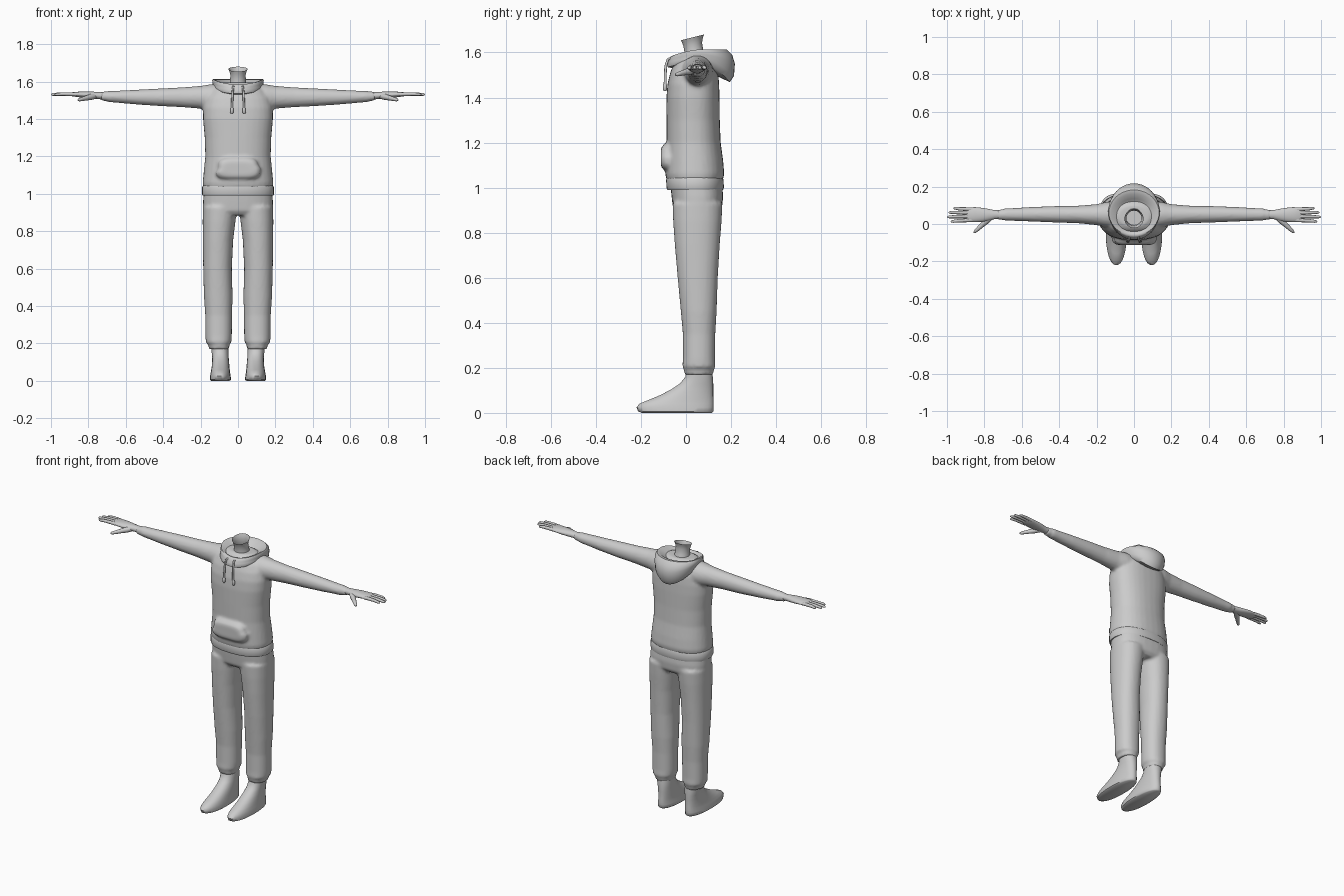
import bpy, bmesh
from math import sin, cos, pi
from mathutils import Vector


def se(a, p):
    """Superellipse direction pair for angle a."""
    c, s = cos(a), sin(a)
    return abs(c) ** (2 / p) * (1 if c > 0 else -1), abs(s) ** (2 / p) * (1 if s > 0 else -1)


def ring_z(z, x0, x1, y0, y1, p=2.3, n=32):
    """Level cross-section between x0..x1 and y0..y1."""
    pts = []
    for i in range(n):
        c, s = se(2 * pi * i / n, p)
        pts.append(Vector(((x0 + x1) / 2 + c * (x1 - x0) / 2, (y0 + y1) / 2 + s * (y1 - y0) / 2, z)))
    return pts


def ring_x(x, cy, cz, ry, rz, p=2.0, n=24):
    """Cross-section of a limb running along x."""
    return [Vector((x, cy + se(2 * pi * i / n, p)[0] * ry, cz + se(2 * pi * i / n, p)[1] * rz)) for i in range(n)]


def tube(stations, n=12):
    """Rings of given radius following a path of (x, y, z, r)."""
    P = [Vector(s[:3]) for s in stations]
    out = []
    for i, s in enumerate(stations):
        d = (P[min(i + 1, len(P) - 1)] - P[max(i - 1, 0)]).normalized()
        u = d.cross(Vector((0, 0, 1)) if abs(d.z) < .8 else Vector((1, 0, 0))).normalized()
        v = d.cross(u)
        out.append([P[i] + (u * cos(2 * pi * k / n) + v * sin(2 * pi * k / n)) * s[3] for k in range(n)])
    return out


def build(name, lofts, paired=(), caps=True, voxel=0, smooth=3):
    """Loft ring stacks into one object; paired stacks are repeated at -x."""
    bm = bmesh.new()
    flipped = [[[Vector((-v.x, v.y, v.z)) for v in r] for r in l] for l in paired]
    for loft in list(lofts) + list(paired) + flipped:
        rows = [[bm.verts.new(v) for v in r] for r in loft]
        n = len(rows[0])
        for a, b in zip(rows, rows[1:]):
            for i in range(n):
                bm.faces.new((a[i], a[(i + 1) % n], b[(i + 1) % n], b[i]))
        if caps:
            bm.faces.new(rows[0])
            bm.faces.new(rows[-1])
    bmesh.ops.recalc_face_normals(bm, faces=bm.faces)
    me = bpy.data.meshes.new(name)
    bm.to_mesh(me)
    bm.free()
    ob = bpy.data.objects.new(name, me)
    bpy.context.collection.objects.link(ob)
    bpy.context.view_layer.objects.active = ob
    bpy.ops.object.select_all(action='DESELECT')
    ob.select_set(True)
    if voxel:
        m = ob.modifiers.new("blend", 'REMESH')
        m.mode, m.voxel_size, m.use_smooth_shade = 'VOXEL', voxel, True
        m = ob.modifiers.new("soften", 'SMOOTH')
        m.factor, m.iterations = .5, smooth
    else:
        bpy.ops.object.shade_smooth_by_angle(angle=.9)
    return ob


# Hooded top: body, sleeves and front pocket blended together
body = [ring_z(z, -x, x, y0, y1, p) for z, x, y0, y1, p in (
    (1.03, .185, -.085, .163, 2.3), (1.06, .189, -.092, .17, 2.3), (1.12, .183, -.09, .165, 2.3),
    (1.2, .175, -.086, .154, 2.3), (1.3, .178, -.087, .15, 2.3), (1.4, .187, -.087, .149, 2.4),
    (1.46, .187, -.082, .147, 2.4), (1.51, .175, -.07, .143, 2.4), (1.55, .15, -.055, .132, 2.3),
    (1.58, .115, -.035, .12, 2.2), (1.595, .08, -.015, .1, 2))]
sleeve = [ring_x(*s) for s in (
    (.08, .05, 1.51, .075, .08), (.15, .05, 1.515, .068, .07), (.2, .05, 1.516, .056, .061),
    (.3, .051, 1.516, .047, .053), (.42, .052, 1.516, .044, .047), (.55, .052, 1.517, .039, .039),
    (.65, .051, 1.519, .034, .032), (.69, .051, 1.52, .033, .03), (.705, .05, 1.521, .028, .026),
    (.73, .05, 1.522, .027, .025))]
pocket = [[Vector((x * (1 - .12 * (z > 1.135)), y, z)) for x, z in
           ((se(2 * pi * i / 32, 3.5)[0] * rx, 1.135 + se(2 * pi * i / 32, 3.5)[1] * rz) for i in range(32))]
          for y, rx, rz in ((-.04, .125, .065), (-.092, .12, .06), (-.106, .108, .05), (-.112, .09, .036))]
build("hooded_top", [body, pocket], [sleeve], voxel=.009)

# Hem band
build("hem_band", [[ring_z(z, -x, x, y0, y1) for z, x, y0, y1 in (
    (.99, .18, -.075, .155), (.99, .19, -.083, .165), (1.0, .193, -.087, .168),
    (1.035, .192, -.088, .167), (1.045, .186, -.085, .163))]])

# Trousers: two legs with gathered cuffs, joined at the hips
leg = [ring_z(z, x0, x1, y0, y1, 2.2) for z, x0, x1, y0, y1 in (
    (.17, .048, .155, -.008, .12), (.195, .045, .16, -.01, .125), (.205, .036, .172, -.016, .131),
    (.24, .033, .174, -.014, .129), (.35, .032, .175, -.014, .13), (.45, .029, .182, -.023, .136),
    (.6, .033, .186, -.037, .141), (.75, .026, .188, -.05, .15), (.85, .014, .189, -.057, .158),
    (.93, .004, .188, -.06, .162))]
hips = [ring_z(z, -x, x, y0, y1, 2.5) for z, x, y0, y1 in (
    (.885, .18, -.04, .14), (.91, .187, -.058, .16), (.96, .187, -.064, .165), (1.02, .182, -.07, .16))]
build("trousers", [hips], [leg], voxel=.009)

# Feet
foot = [ring_z(z, x0, x1, y0, y1, p) for z, x0, x1, y0, y1, p in (
    (0, .045, .143, -.195, .115, 2.2), (.006, .038, .151, -.212, .121, 2.2),
    (.025, .039, .15, -.22, .123, 2.2), (.042, .042, .146, -.205, .123, 2.2),
    (.06, .044, .143, -.16, .122, 2.2), (.08, .046, .14, -.112, .121, 2.2),
    (.105, .048, .138, -.065, .121, 2.2), (.13, .05, .138, -.027, .121, 2.2),
    (.16, .05, .142, -.003, .119, 2.2), (.2, .052, .145, .004, .115, 2.2))]
build("feet", [], [foot])

# Hands: palm, four fingers and thumb
palm = [ring_x(*s) for s in (
    (.7, .05, 1.523, .023, .02), (.745, .05, 1.525, .024, .019), (.775, .049, 1.527, .031, .019),
    (.81, .049, 1.529, .037, .018), (.85, .05, 1.531, .04, .015), (.885, .05, 1.532, .038, .011),
    (.895, .05, 1.532, .034, .007))]
fingers = [tube([(.865, y0, 1.531, .01), (.9, y0 + (y1 - y0) * .3, 1.533, .0098),
                 (.5 * (.9 + tip), (y0 + y1) / 2, 1.533, .009), (tip - .012, y1, 1.531, .0075),
                 (tip - .003, y1, 1.53, .005), (tip, y1, 1.53, .0015)])
           for y0, y1, tip in ((.021, .014, .98), (.041, .038, 1.0), (.06, .062, .992), (.078, .084, .965))]
thumb = tube([(.765, .04, 1.523, .016), (.79, .015, 1.517, .016), (.815, -.008, 1.511, .0125),
              (.835, -.027, 1.506, .0105), (.85, -.041, 1.502, .008), (.856, -.047, 1.5, .003)])
build("hands", [], [palm, thumb] + fingers)

# Neck, open at the top and tilted forward
neck = [[Vector((v.x, v.y, v.z + (v.y - .03) * tilt)) for v in ring_z(z, -r, r, c - r, c + r, 2)]
        for z, r, c, tilt in ((1.5, .062, .055, 0), (1.57, .05, .042, 0), (1.605, .042, .035, .1),
                              (1.635, .041, .03, .2), (1.655, .046, .029, .25), (1.667, .051, .029, .25))]
build("neck", [neck], caps=False)

# Hood lying on the back: collar rim, outer drape and inner lining
hood = []
for fy, by, hx, fz, sz, bz in (
        (-.06, .13, .10, 1.53, 1.545, 1.50), (-.082, .165, .122, 1.535, 1.555, 1.482),
        (-.084, .195, .132, 1.547, 1.565, 1.468), (-.08, .213, .134, 1.558, 1.578, 1.495),
        (-.076, .217, .136, 1.568, 1.592, 1.55), (-.07, .205, .138, 1.58, 1.606, 1.59),
        (-.062, .182, .134, 1.585, 1.613, 1.613), (-.05, .16, .122, 1.583, 1.61, 1.61),
        (-.04, .135, .1, 1.57, 1.593, 1.585), (-.025, .11, .072, 1.56, 1.58, 1.57),
        (-.012, .09, .045, 1.55, 1.565, 1.56)):
    row = []
    for i in range(40):
        a = 2 * pi * i / 40
        c, s = -cos(a), sin(a)
        end = fz if c < 0 else bz
        row.append(Vector((hx * s, (fy + by) / 2 + c * (by - fy) / 2, sz + (end - sz) * abs(c) ** 1.6)))
    hood.append(row)
build("hood", [hood], caps=False)

# Drawstrings with thicker ends
cord = tube([(.024, -.06, 1.578, .005), (.026, -.08, 1.57, .006), (.029, -.09, 1.54, .006),
             (.031, -.092, 1.5, .006), (.032, -.093, 1.46, .006), (.032, -.093, 1.455, .009),
             (.033, -.093, 1.435, .009), (.033, -.093, 1.43, .006)], 10)
build("drawstrings", [], [cord])
